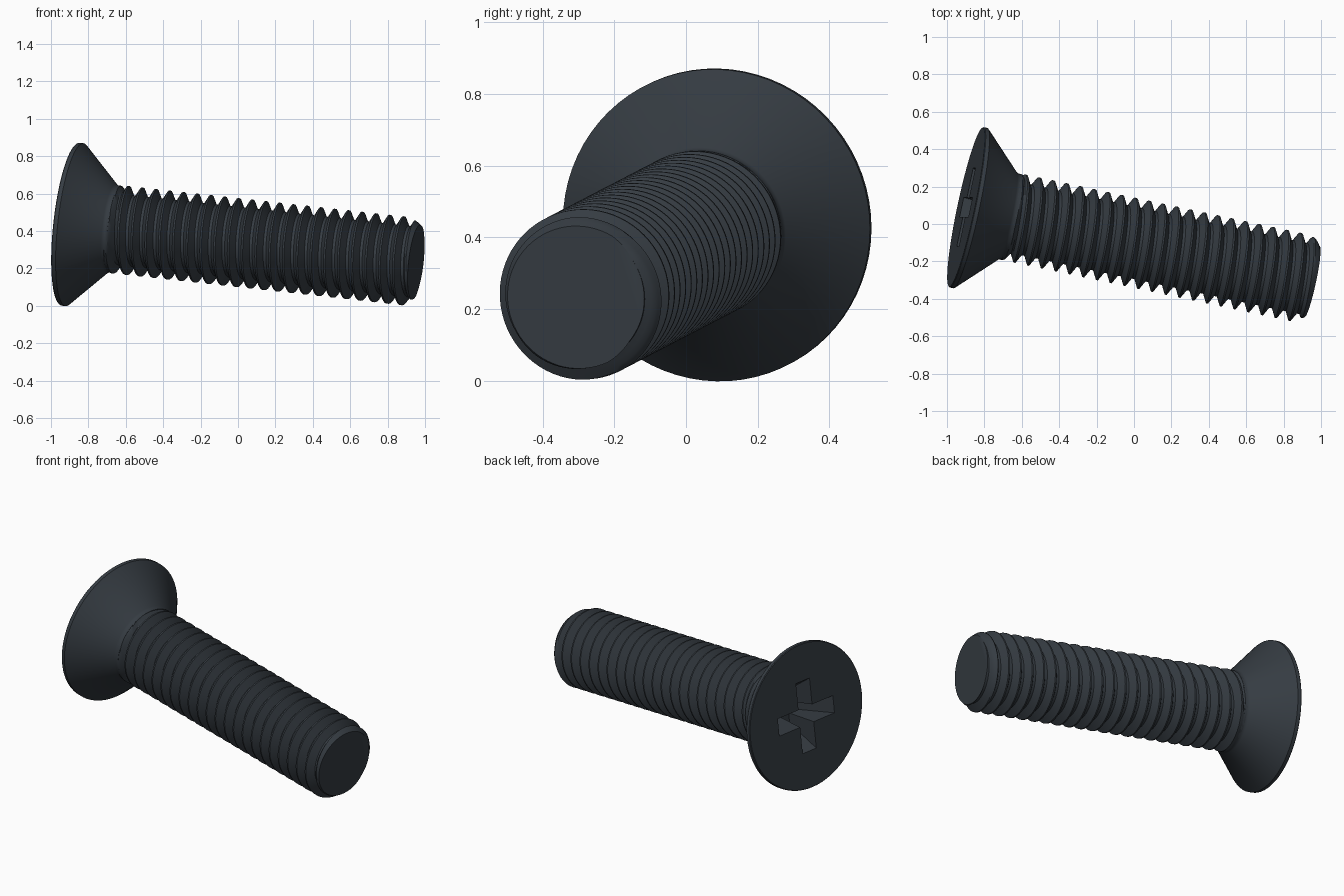
import bpy, bmesh, math
from mathutils import Matrix, Vector

cube = bpy.data.objects.get("Cube")
if cube:
    bpy.data.objects.remove(cube)

# Screw frame: local z runs from the head face to the tip
AXIS = Vector((1, -0.212, -0.11)).normalized()
SIDE = (Vector((0, 1, 0)) - AXIS * AXIS.y).normalized()
UP = AXIS.cross(SIDE)
FRAME = Matrix.Translation((-0.898, 0.09, 0.436)) @ Matrix((SIDE, UP, AXIS)).transposed().to_4x4()

SEG = 72
LENGTH = 1.903
HEAD_R, CREST, ROOT, TIP_R = 0.438, 0.237, 0.19, 0.2
PITCH, START = 0.0756, 0.24
PHASE = 0.278

steel = bpy.data.materials.new("dark_steel")
steel.use_nodes = True
COLOUR = (0.036, 0.045, 0.055, 1)
steel.diffuse_color = COLOUR
steel.node_tree.nodes["Principled BSDF"].inputs["Base Color"].default_value = COLOUR


def finish(name, bm):
    bmesh.ops.remove_doubles(bm, verts=bm.verts, dist=1e-5)
    bmesh.ops.recalc_face_normals(bm, faces=bm.faces)
    mesh = bpy.data.meshes.new(name)
    bm.to_mesh(mesh)
    bm.free()
    mesh.materials.append(steel)
    obj = bpy.data.objects.new(name, mesh)
    obj.matrix_world = FRAME
    bpy.context.collection.objects.link(obj)
    return obj


def smooth(obj):
    bpy.ops.object.select_all(action='DESELECT')
    obj.select_set(True)
    bpy.context.view_layer.objects.active = obj
    bpy.ops.object.shade_smooth_by_angle(angle=math.radians(30))


def loft(bm, rings):
    """Skin a list of equal closed rings and cap both ends."""
    rows = [[bm.verts.new(p) for p in ring] for ring in rings]
    n = len(rows[0])
    for a, b in zip(rows, rows[1:]):
        for i in range(n):
            j = (i + 1) % n
            bm.faces.new((a[i], a[j], b[j], b[i]))
    bm.faces.new(rows[0])
    bm.faces.new(rows[-1])


def circle(r, s):
    return [(r * math.cos(math.tau * i / SEG), r * math.sin(math.tau * i / SEG), s)
            for i in range(SEG)]


def cross(reach, half, s):
    """Outline of a plus sign."""
    pts = []
    for k in range(4):
        turn = Matrix.Rotation(k * math.pi / 2, 3, 'Z')
        for p in ((reach, -half), (reach, half), (half, half)):
            pts.append(turn @ Vector((*p, s)))
    return pts


# Countersunk head with a short neck
bm = bmesh.new()
loft(bm, [circle(r, s) for r, s in ((HEAD_R - 0.004, 0), (HEAD_R, 0.004), (HEAD_R, 0.025),
                                    (0.24, 0.226), (0.234, 0.238), (0.234, 0.255))])
head = finish("countersunk_head", bm)

# Tapered cross recess cut into the head
bm = bmesh.new()
loft(bm, [cross(0.222, 0.055, -0.01), cross(0.215, 0.053, 0), cross(0.1, 0.036, 0.19)])
cutter = finish("cross_recess_cutter", bm)
cutter.hide_render = True
cutter.hide_set(True)
cut = head.modifiers.new("cross_recess", 'BOOLEAN')
cut.operation = 'DIFFERENCE'
cut.solver = 'EXACT'
cut.object = cutter


def thread_radius(s, turn):
    """Trapezoid thread, faded in at the neck and chamfered at the tip."""
    phase = ((s - PHASE) / PITCH - turn) % 1
    off = min(phase, 1 - phase)
    t = min(1, max(0, (off - 0.06) / 0.34))
    r = CREST + (ROOT - CREST) * t
    r = max(r, 0.234 - max(0, s - 0.258) * 1.5)
    return min(r, TIP_R + (LENGTH - s) * 0.72)


# Threaded shank: rows of points that climb with the helix
STEPS = (-0.06, 0.06, 0.17, 0.28, 0.4, 0.6, 0.72, 0.83)
bm = bmesh.new()


def thread_point(row, col):
    n, k = divmod(row, len(STEPS))
    s = PHASE + PITCH * (n + STEPS[k] + col / SEG)
    s = min(LENGTH, max(START, s))
    r = thread_radius(s, col / SEG)
    a = math.tau * col / SEG
    return r * math.cos(a), r * math.sin(a), s


rows = range(-2 * len(STEPS), 24 * len(STEPS))
for col in range(SEG):
    left = [bm.verts.new(thread_point(row, col)) for row in rows]
    right = [bm.verts.new(thread_point(row, col + 1)) for row in rows]
    for i in range(len(rows) - 1):
        bm.faces.new((left[i], right[i], right[i + 1], left[i + 1]))
bmesh.ops.remove_doubles(bm, verts=bm.verts, dist=1e-5)
bmesh.ops.dissolve_degenerate(bm, dist=1e-5, edges=bm.edges)
bmesh.ops.holes_fill(bm, edges=[e for e in bm.edges if e.is_boundary], sides=0)
shank = finish("threaded_shank", bm)

for obj in (head, shank):
    smooth(obj)
